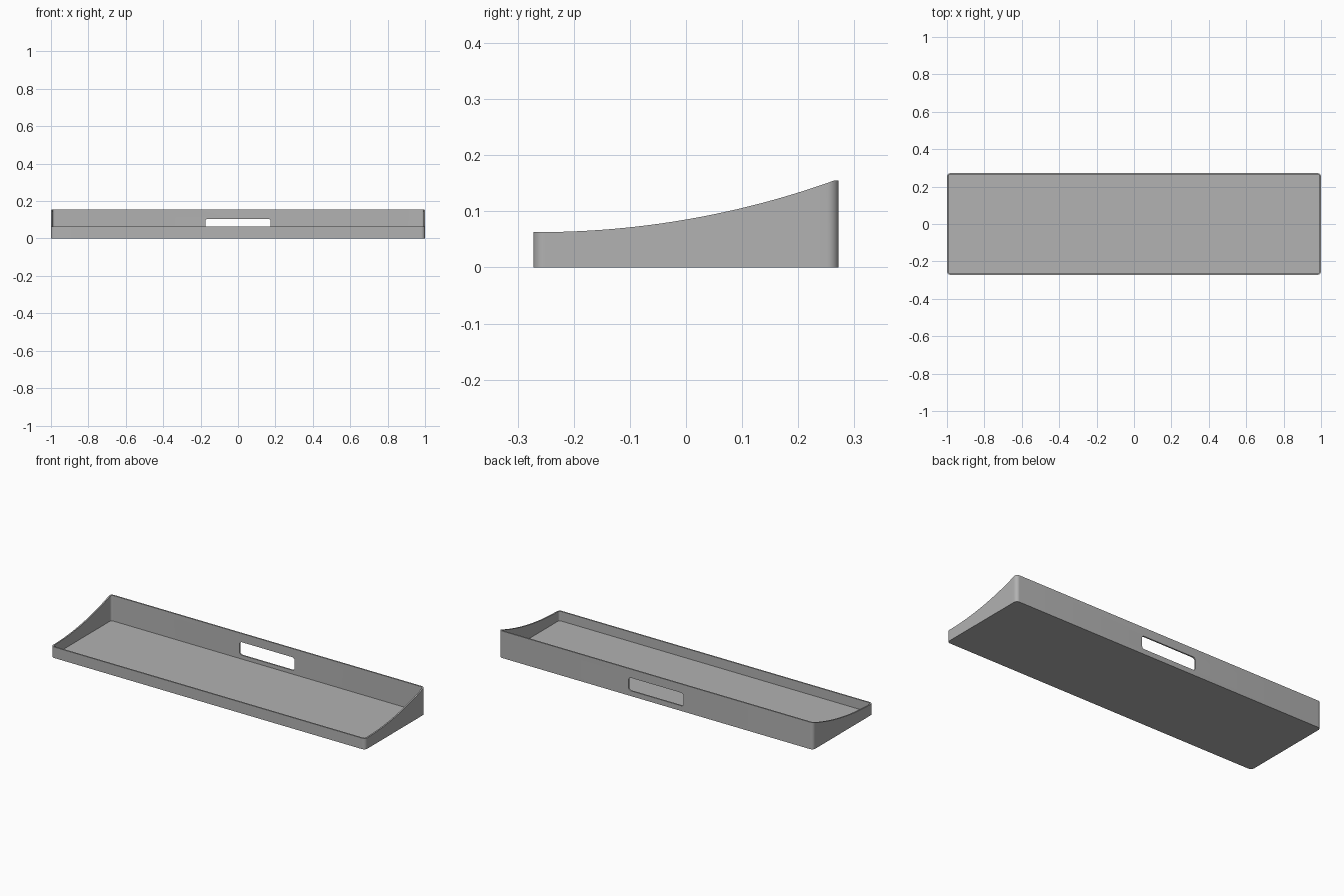
import bpy, bmesh, math

cube = bpy.data.objects.get("Cube")
if cube:
    bpy.data.objects.remove(cube, do_unlink=True)

HALF_X, HALF_Y = 1.0, 0.272
CORNER, WALL, FLOOR = 0.02, 0.008, 0.008
FRONT_H, BACK_H = 0.063, 0.155
SIDE_STEPS, CORNER_STEPS = 32, 8

# Plain grey material
grey = bpy.data.materials.new("grey")
grey.use_nodes = True
colour = (0.445, 0.445, 0.445, 1)
grey.diffuse_color = colour
grey.node_tree.nodes["Principled BSDF"].inputs["Base Color"].default_value = colour


def rounded_rect(half_w, half_h, radius, inset=0.0, side_steps=1):
    """Counter-clockwise outline; the two short sides are subdivided."""
    cx, cy, r = half_w - radius, half_h - radius, radius - inset
    points = []
    for i, (sx, sy) in enumerate([(1, 1), (-1, 1), (-1, -1), (1, -1)]):
        for k in range(CORNER_STEPS + 1):
            a = (i + k / CORNER_STEPS) * math.pi / 2
            points.append((sx * cx + r * math.cos(a), sy * cy + r * math.sin(a)))
        if i % 2:
            x = sx * (cx + r)
            for k in range(1, side_steps):
                points.append((x, sy * cy * (1 - 2 * k / side_steps)))
    return points


def rim_height(y):
    """Circular sweep from the low front up to the tall back."""
    reach = HALF_Y - WALL
    y = max(-reach, min(reach, y))
    rise, run = BACK_H - FRONT_H, 2 * reach
    radius = (run ** 2 + rise ** 2) / (2 * rise)
    return FRONT_H + radius - math.sqrt(radius ** 2 - (y + reach) ** 2)


def make_object(name, bm):
    bmesh.ops.recalc_face_normals(bm, faces=bm.faces)
    mesh = bpy.data.meshes.new(name)
    bm.to_mesh(mesh)
    bm.free()
    mesh.materials.append(grey)
    obj = bpy.data.objects.new(name, mesh)
    bpy.context.collection.objects.link(obj)
    return obj


def skin(bm, rings):
    """Bridge successive rings and cap both ends."""
    n = len(rings[0])
    for a, b in zip(rings, rings[1:]):
        for i in range(n):
            j = (i + 1) % n
            bm.faces.new((a[i], a[j], b[j], b[i]))
    bm.faces.new(rings[0])
    bm.faces.new(rings[-1])


# Tray shell: underside, outer wall, rim, inner wall, floor
outer = rounded_rect(HALF_X, HALF_Y, CORNER, 0, SIDE_STEPS)
inner = rounded_rect(HALF_X, HALF_Y, CORNER, WALL, SIDE_STEPS)
bm = bmesh.new()
skin(bm, [
    [bm.verts.new((x, y, 0)) for x, y in outer],
    [bm.verts.new((x, y, rim_height(y))) for x, y in outer],
    [bm.verts.new((x, y, rim_height(y))) for x, y in inner],
    [bm.verts.new((x, y, FLOOR)) for x, y in inner],
])
tray = make_object("tray", bm)

# Rounded slot through the back wall
slot = rounded_rect(0.175, 0.0375, 0.015)
bm = bmesh.new()
skin(bm, [[bm.verts.new((x, y, z + 0.0675)) for x, z in slot]
          for y in (HALF_Y - 0.05, HALF_Y + 0.05)])
cutter = make_object("slot_cutter", bm)
cutter.hide_render = True

cut = tray.modifiers.new("slot", 'BOOLEAN')
cut.operation, cut.solver, cut.object = 'DIFFERENCE', 'EXACT', cutter
bpy.ops.object.select_all(action='DESELECT')
tray.select_set(True)
bpy.context.view_layer.objects.active = tray
bpy.ops.object.modifier_apply(modifier=cut.name)
bpy.data.objects.remove(cutter, do_unlink=True)
bpy.ops.object.shade_smooth_by_angle(angle=math.radians(30))
